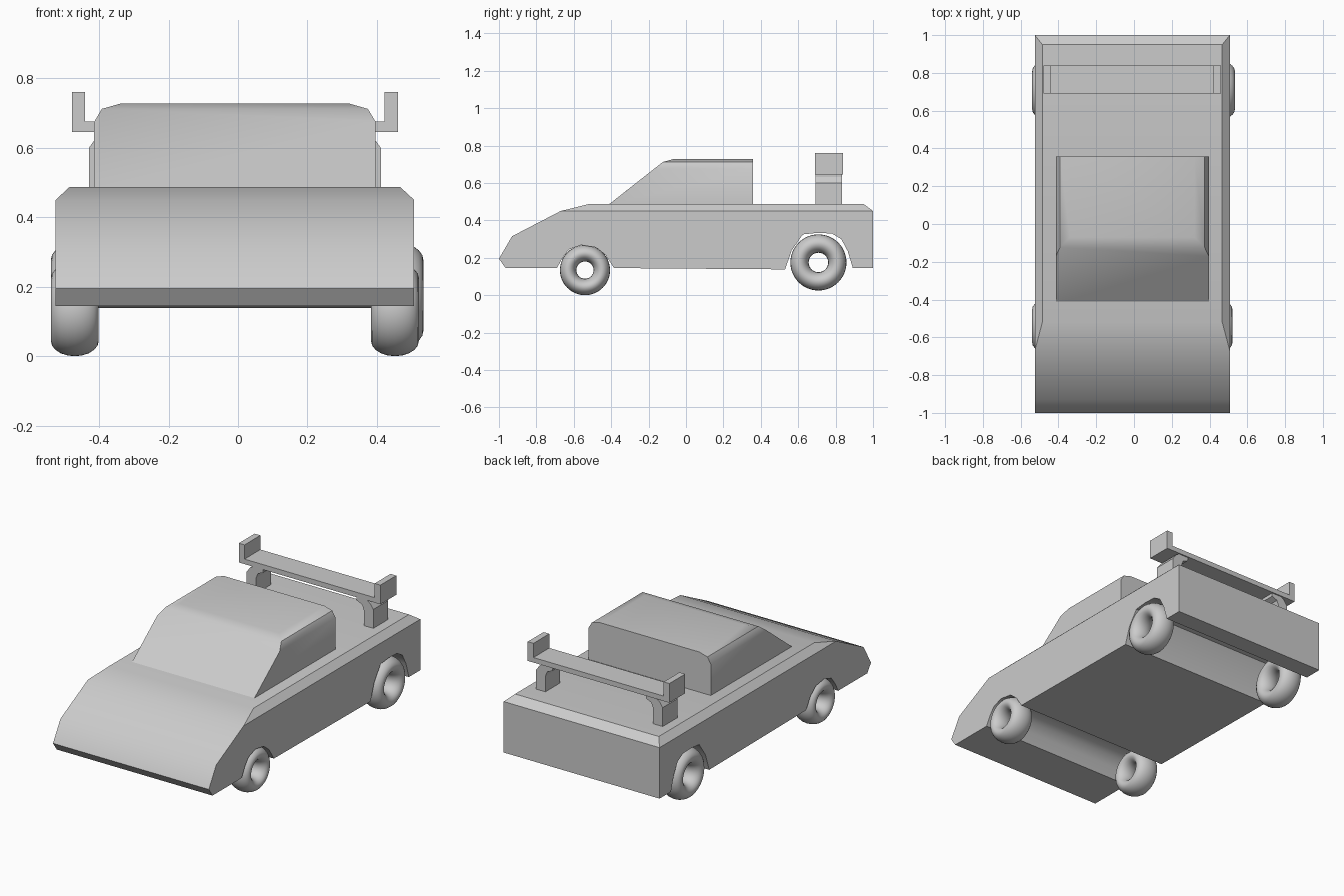
import bpy, bmesh, math

if "Cube" in bpy.data.objects:
    bpy.data.objects.remove(bpy.data.objects["Cube"])

CX = -0.009  # centre line of the bodywork


def finish(name, bm, angle=40):
    bmesh.ops.remove_doubles(bm, verts=bm.verts, dist=1e-5)
    bmesh.ops.recalc_face_normals(bm, faces=bm.faces)
    mesh = bpy.data.meshes.new(name)
    bm.to_mesh(mesh)
    bm.free()
    ob = bpy.data.objects.new(name, mesh)
    bpy.context.collection.objects.link(ob)
    bpy.ops.object.select_all(action='DESELECT')
    bpy.context.view_layer.objects.active = ob
    ob.select_set(True)
    if angle:
        bpy.ops.object.shade_smooth_by_angle(angle=math.radians(angle))
    return ob


def bridge(bm, a, b, skip=()):
    for i in range(len(a)):
        if i not in skip:
            j = (i + 1) % len(a)
            bm.faces.new((a[i], a[j], b[j], b[i]))


def extrude_y(name, profile, y0, y1):
    """Solid from an (x, z) profile between two y positions."""
    bm = bmesh.new()
    a, b = ([bm.verts.new((x, y, z)) for x, z in profile] for y in (y0, y1))
    bridge(bm, a, b)
    bm.faces.new(a)
    bm.faces.new(b)
    return finish(name, bm, 0)


# Body: side profile with wheel tunnels, plus a chamfered deck
W, W_TOP = 0.516, 0.476
side = [(-0.67, 0.45), (-0.93, 0.315), (-1.0, 0.195), (-0.965, 0.145),
        (-0.69, 0.145), (-0.66, 0.2), (-0.625, 0.245), (-0.56, 0.268),
        (-0.48, 0.255), (-0.43, 0.215), (-0.385, 0.145),
        (0.53, 0.138), (0.565, 0.24), (0.625, 0.325), (0.70, 0.333),
        (0.78, 0.33), (0.83, 0.30), (0.865, 0.235), (0.892, 0.145),
        (1.0, 0.145), (1.0, 0.45)]
bm = bmesh.new()
left, right = ([bm.verts.new((CX + s * W, y, z)) for y, z in side] for s in (-1, 1))
bridge(bm, left, right, skip=(len(side) - 1,))
bm.faces.new(left)
bm.faces.new(right)
base = [left[0], right[0], right[-1], left[-1]]
deck = [bm.verts.new((CX + s * W_TOP, y, 0.487))
        for s, y in ((-1, -0.52), (1, -0.52), (1, 0.95), (-1, 0.95))]
bridge(bm, base, deck)
bm.faces.new(deck)
finish("body", bm, 35)

# Cabin: rounded section with a sloping windscreen
half = [(0.405, 0.48, -0.419), (0.405, 0.675, -0.171),
        (0.383, 0.712, -0.124), (0.33, 0.727, -0.07)]
section = half + [(-x, z, y) for x, z, y in reversed(half)]
bm = bmesh.new()
front = [bm.verts.new((CX + x, y, z)) for x, z, y in section]
back = [bm.verts.new((CX + x, 0.357, z)) for x, z, y in section]
bridge(bm, front, back)
bm.faces.new(front[:3] + front[5:])
bm.faces.new(front[2:6])
bm.faces.new(back)
finish("cabin", bm)

# Rear wing with upright end plates
wing = [(0.469, 0.645), (0.469, 0.76), (0.431, 0.76), (0.431, 0.675)]
wing += [(-x, z) for x, z in reversed(wing)]
extrude_y("rear_wing", [(CX + x, z) for x, z in wing], 0.69, 0.84)

# Wing supports bending inward under the wing
arch = [(0.42, 0.48), (0.42, 0.60), (0.397, 0.632), (0.37, 0.648),
        (0.31, 0.648), (0.31, 0.625), (0.345, 0.61), (0.357, 0.58), (0.357, 0.48)]
for s, label in ((-1, "left"), (1, "right")):
    extrude_y(f"wing_support_{label}", [(CX + s * x, z) for x, z in arch], 0.693, 0.833)

# Wheels: rings stretched along the axle
for name, x, y, z, major, minor in (
        ("front_wheel_left", -0.47, -0.54, 0.134, 0.090, 0.044),
        ("front_wheel_right", 0.452, -0.54, 0.134, 0.090, 0.044),
        ("rear_wheel_left", -0.47, 0.708, 0.175, 0.101, 0.049),
        ("rear_wheel_right", 0.465, 0.708, 0.175, 0.101, 0.049)):
    bpy.ops.mesh.primitive_torus_add(location=(x, y, z), rotation=(0, math.pi / 2, 0),
                                     major_radius=major, minor_radius=minor,
                                     major_segments=48, minor_segments=20)
    wheel = bpy.context.object
    wheel.name = name
    wheel.scale = (1, 1, 0.069 / minor)
    bpy.ops.object.shade_smooth()
